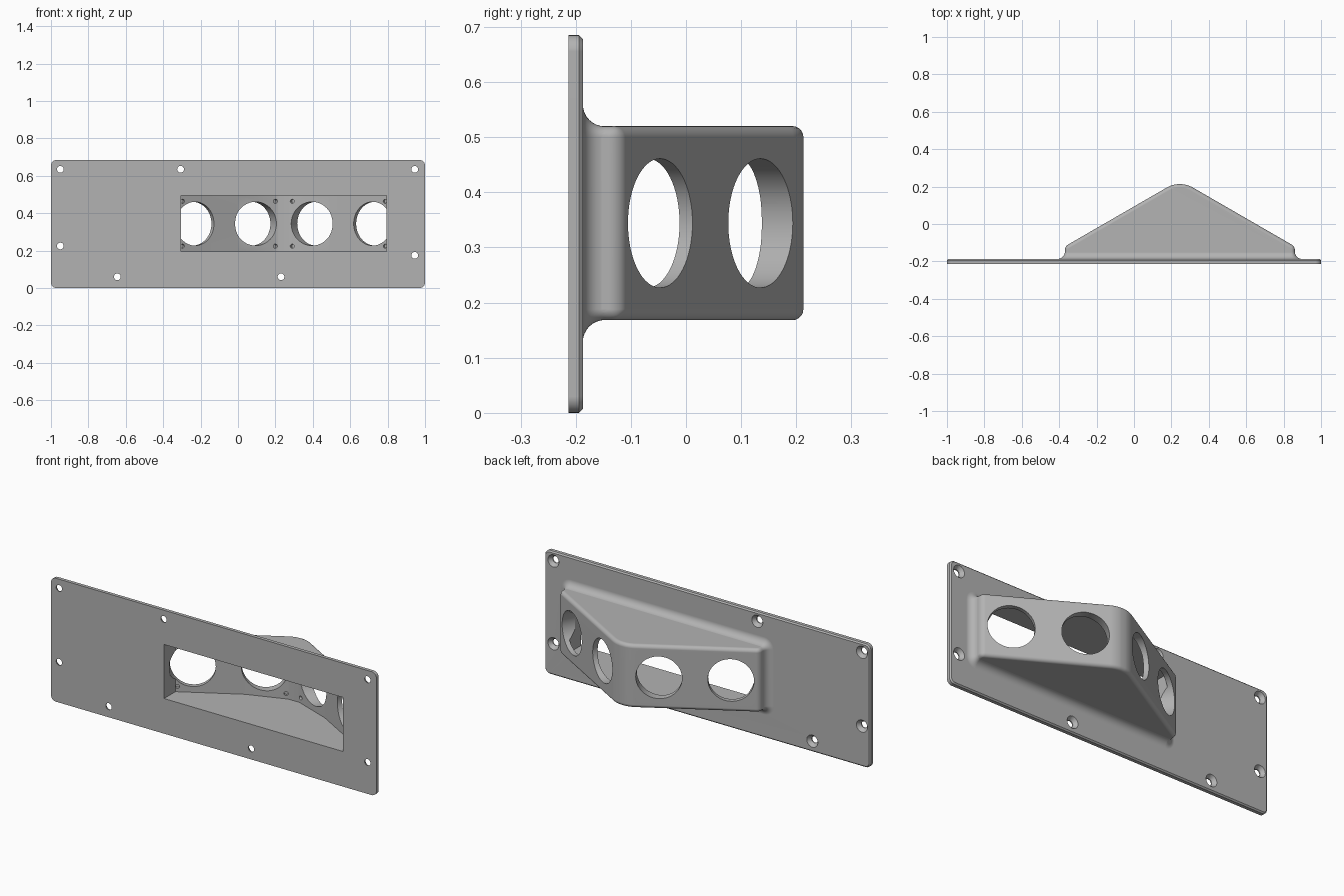
import bpy, bmesh, math
from mathutils import Vector

default = bpy.data.objects.get("Cube")
if default:
    bpy.data.objects.remove(default, do_unlink=True)

grey = bpy.data.materials.new("neutral grey")
grey.use_nodes = True
grey.diffuse_color = (0.45, 0.45, 0.45, 1)
grey.node_tree.nodes["Principled BSDF"].inputs["Base Color"].default_value = (0.45, 0.45, 0.45, 1)

BACK = -0.187            # rear face of the plate
MID_X, MID_Z = 0.245, 0.344
HALF = 0.615             # half width of the housing
SHOULDER = -0.12         # where the slopes begin
SLOPE = math.radians(30)


def finish(name, bm):
    bmesh.ops.recalc_face_normals(bm, faces=bm.faces)
    mesh = bpy.data.meshes.new(name)
    bm.to_mesh(mesh)
    bm.free()
    obj = bpy.data.objects.new(name, mesh)
    bpy.context.collection.objects.link(obj)
    mesh.materials.append(grey)
    return obj


def loft(name, rings, steps=6):
    """Rounded rectangles (y, x centre, z centre, half x, half z, radius) joined along y."""
    bm = bmesh.new()
    loops = []
    for y, cx, cz, hx, hz, r in rings:
        loop = []
        for corner, (sx, sz) in enumerate(((1, 1), (-1, 1), (-1, -1), (1, -1))):
            for i in range(steps + 1):
                a = (corner + i / steps) * math.pi / 2
                loop.append(bm.verts.new((cx + sx * (hx - r) + r * math.cos(a), y,
                                          cz + sz * (hz - r) + r * math.sin(a))))
        loops.append(loop)
    n = len(loops[0])
    for a, b in zip(loops, loops[1:]):
        for i in range(n):
            bm.faces.new((a[i], a[(i + 1) % n], b[(i + 1) % n], b[i]))
    bm.faces.new(loops[0])
    bm.faces.new(loops[-1])
    return finish(name, bm)


def prism(name, profile, z0, z1, bevel=0):
    """Top outline extruded in height, with its sharp edges rounded."""
    bm = bmesh.new()
    face = bm.faces.new([bm.verts.new((x, y, z0)) for x, y in profile])
    new = bmesh.ops.extrude_face_region(bm, geom=[face])["geom"]
    bmesh.ops.translate(bm, vec=(0, 0, z1 - z0),
                        verts=[v for v in new if isinstance(v, bmesh.types.BMVert)])
    bmesh.ops.recalc_face_normals(bm, faces=bm.faces)
    if bevel:
        sharp = [e for e in bm.edges if e.calc_face_angle(0) > 0.5]
        bmesh.ops.bevel(bm, geom=sharp, offset=bevel, segments=5, profile=0.5,
                        affect='EDGES', clamp_overlap=True)
    return finish(name, bm)


def rod(name, start, end, r1, r2, sides=32):
    """Cylinder or cone between two points."""
    start, end = Vector(start), Vector(end)
    axis = end - start
    bm = bmesh.new()
    bmesh.ops.create_cone(bm, cap_ends=True, segments=sides, radius1=r1, radius2=r2,
                          depth=axis.length)
    bmesh.ops.rotate(bm, verts=bm.verts, matrix=axis.to_track_quat('Z', 'Y').to_matrix())
    bmesh.ops.translate(bm, verts=bm.verts, vec=(start + end) / 2)
    return finish(name, bm)


def combine(target, tool, operation):
    mod = target.modifiers.new("combine", 'BOOLEAN')
    mod.solver, mod.operation, mod.object = 'EXACT', operation, tool
    bpy.context.view_layer.objects.active = target
    bpy.ops.object.modifier_apply(modifier=mod.name)
    bpy.data.objects.remove(tool, do_unlink=True)


def mirrored(half):
    return half + [(2 * MID_X - x, y) for x, y in reversed(half)]


# Mounting plate with a chamfered rear rim
panel = loft("mounting_panel", [
    (-0.213, 0, 0.3425, 1, 0.3425, 0.03),
    (BACK - 0.007, 0, 0.3425, 1, 0.3425, 0.03),
    (BACK, 0, 0.3425, 0.993, 0.3355, 0.023)])

# Fillet where the housing meets the plate
R = 0.04
rings = [(-0.2, MID_X, MID_Z, HALF + R, 0.176 + R, 0.02 + R)]
for i in range(9):
    a = i / 8 * math.pi / 2
    d = R * (1 - math.sin(a)) - 0.0005
    rings.append((BACK + R * (1 - math.cos(a)), MID_X, MID_Z, HALF + d, 0.176 + d, 0.02 + d))
combine(panel, loft("base_fillet", rings), 'UNION')

# Peaked housing with a rounded ridge
left = MID_X - HALF
ridge = SHOULDER + HALF * math.tan(SLOPE)
bend = 0.14
centre_y = ridge - bend / math.cos(SLOPE)
outline = [(left, -0.205), (left, SHOULDER)]
for i in range(6):
    a = SLOPE * (1 - i / 6)
    outline.append((MID_X - bend * math.sin(a), centre_y + bend * math.cos(a)))
combine(panel, prism("housing", mirrored(outline), 0.168, 0.52, 0.02), 'UNION')

# Hollow interior, open at the front
cavity = [(-0.305, -0.3), (-0.305, -0.113), (0.0, 0.062), (0.2, 0.136), (0.215, 0.14)]
combine(panel, prism("cavity_cutter", mirrored(cavity), 0.195, 0.495), 'DIFFERENCE')

# Large connector holes and blind screw holes in both slopes
for side in (-1, 1):
    normal = Vector((side * math.sin(SLOPE), math.cos(SLOPE), 0))
    for x_off, y in ((0.488, -0.047), (0.173, 0.135)):
        p = Vector((MID_X + side * x_off, y, MID_Z))
        combine(panel, rod("bore_cutter", p - normal * 0.07, p + normal * 0.08,
                           0.117, 0.117, 64), 'DIFFERENCE')
    for x_off, y in ((0.541, -0.108), (0.045, 0.136)):
        for dz in (-0.12, 0.12):
            p = Vector((MID_X + side * x_off, y, MID_Z + dz))
            combine(panel, rod("pilot_cutter", p - normal * 0.02, p + normal * 0.015,
                               0.011, 0.011, 20), 'DIFFERENCE')

# Countersunk mounting holes
for x, z in ((-0.95, 0.635), (-0.307, 0.635), (0.945, 0.635), (-0.95, 0.225),
             (0.945, 0.175), (-0.645, 0.06), (0.23, 0.06)):
    combine(panel, rod("hole_cutter", (x, -0.25, z), (x, -0.15, z), 0.018, 0.018), 'DIFFERENCE')
    combine(panel, rod("sink_cutter", (x, -0.207, z), (x, -0.182, z), 0.018, 0.038), 'DIFFERENCE')

# Smooth rounded parts, keep crisp edges
bpy.ops.object.select_all(action='DESELECT')
panel.select_set(True)
bpy.context.view_layer.objects.active = panel
bpy.ops.object.shade_smooth_by_angle(angle=math.radians(30))
weighted = panel.modifiers.new("weighted normals", 'WEIGHTED_NORMAL')
weighted.keep_sharp = True
